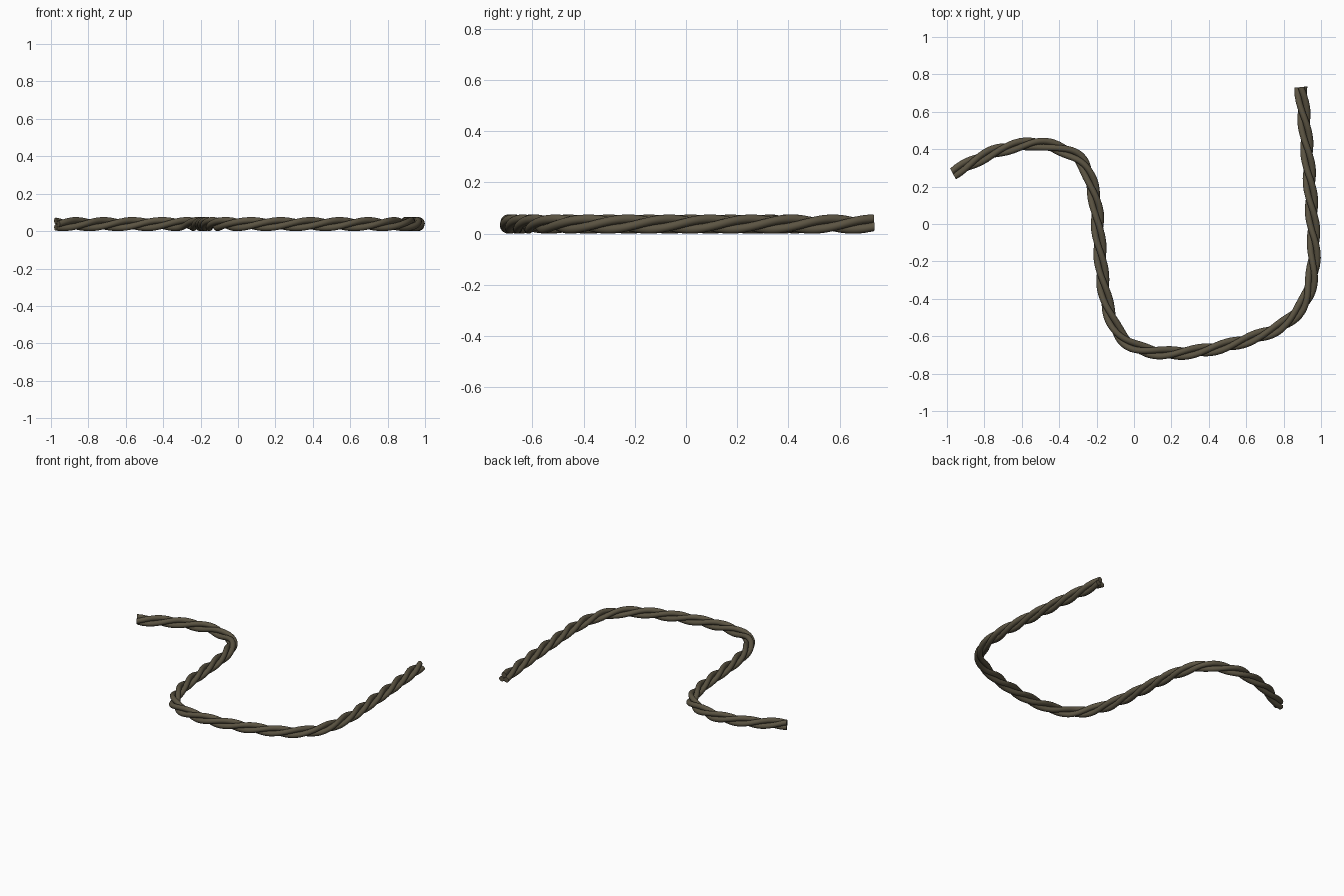
import bpy, bmesh, math
from mathutils import Vector

if "Cube" in bpy.data.objects:
    bpy.data.objects.remove(bpy.data.objects["Cube"])

PITCH = 0.48          # length of one full twist
HAND = -1             # twist direction
OFFSET, RADIUS = 0.0201, 0.0176
STEPS, SIDES = 260, 12
Z = OFFSET + RADIUS

# centre line of the rope, seen from above
pts = [(-0.97, 0.272), (-0.82, 0.352), (-0.70, 0.40), (-0.53, 0.43), (-0.395, 0.402),
       (-0.29, 0.345), (-0.235, 0.24), (-0.203, 0.09), (-0.185, -0.11), (-0.16, -0.35),
       (-0.115, -0.52), (-0.04, -0.63), (0.085, -0.68), (0.245, -0.69), (0.43, -0.665),
       (0.62, -0.615), (0.78, -0.55), (0.89, -0.45), (0.945, -0.32), (0.962, -0.14),
       (0.95, 0.08), (0.93, 0.345), (0.91, 0.56), (0.892, 0.732)]
P = [Vector((x, y, Z)) for x, y in pts]
P = [2 * P[0] - P[1]] + P + [2 * P[-1] - P[-2]]


def spline(a, b, c, d, t):
    return 0.5 * (2 * b + (c - a) * t + (2 * a - 5 * b + 4 * c - d) * t * t
                  + (3 * b - a - 3 * c + d) * t ** 3)


# dense curve, then even spacing by length
dense = [spline(*P[i:i + 4], k / 30) for i in range(len(P) - 3) for k in range(30)] + [P[-2]]
dist = [0.0]
for a, b in zip(dense, dense[1:]):
    dist.append(dist[-1] + (b - a).length)
length = dist[-1]
path, j = [], 0
for i in range(STEPS + 1):
    s = length * i / STEPS
    while j < len(dense) - 2 and dist[j + 1] < s:
        j += 1
    path.append(dense[j].lerp(dense[j + 1], (s - dist[j]) / (dist[j + 1] - dist[j])))

mat = bpy.data.materials.new("dark rope brown")
mat.diffuse_color = (0.105, 0.088, 0.055, 1)
mat.use_nodes = True
mat.node_tree.nodes["Principled BSDF"].inputs["Base Color"].default_value = mat.diffuse_color
up = Vector((0, 0, 1))


def strand(index):
    bm = bmesh.new()
    rings = []
    for i, c in enumerate(path):
        tan = (path[min(i + 1, STEPS)] - path[max(i - 1, 0)]).normalized()
        side = up.cross(tan)
        s = length * i / STEPS
        phase = math.pi / 2 + HAND * math.tau * (s - length) / PITCH + index * math.tau / 3
        ring = []
        for k in range(SIDES):
            a = phase + k * math.tau / SIDES
            u = OFFSET * math.cos(phase) + RADIUS * math.cos(a)
            v = OFFSET * math.sin(phase) + RADIUS * math.sin(a)
            ring.append(bm.verts.new(c + side * u + up * v))
        rings.append(ring)
    for r, q in zip(rings, rings[1:]):
        for k in range(SIDES):
            n = (k + 1) % SIDES
            bm.faces.new((r[k], r[n], q[n], q[k])).smooth = True
    bm.faces.new(rings[0])
    bm.faces.new(rings[-1])
    bmesh.ops.recalc_face_normals(bm, faces=bm.faces)
    me = bpy.data.meshes.new("rope_strand")
    bm.to_mesh(me)
    bm.free()
    me.materials.append(mat)
    ob = bpy.data.objects.new(f"rope_strand_{index + 1}", me)
    bpy.context.collection.objects.link(ob)


# three strands laid around each other
for n in range(3):
    strand(n)
